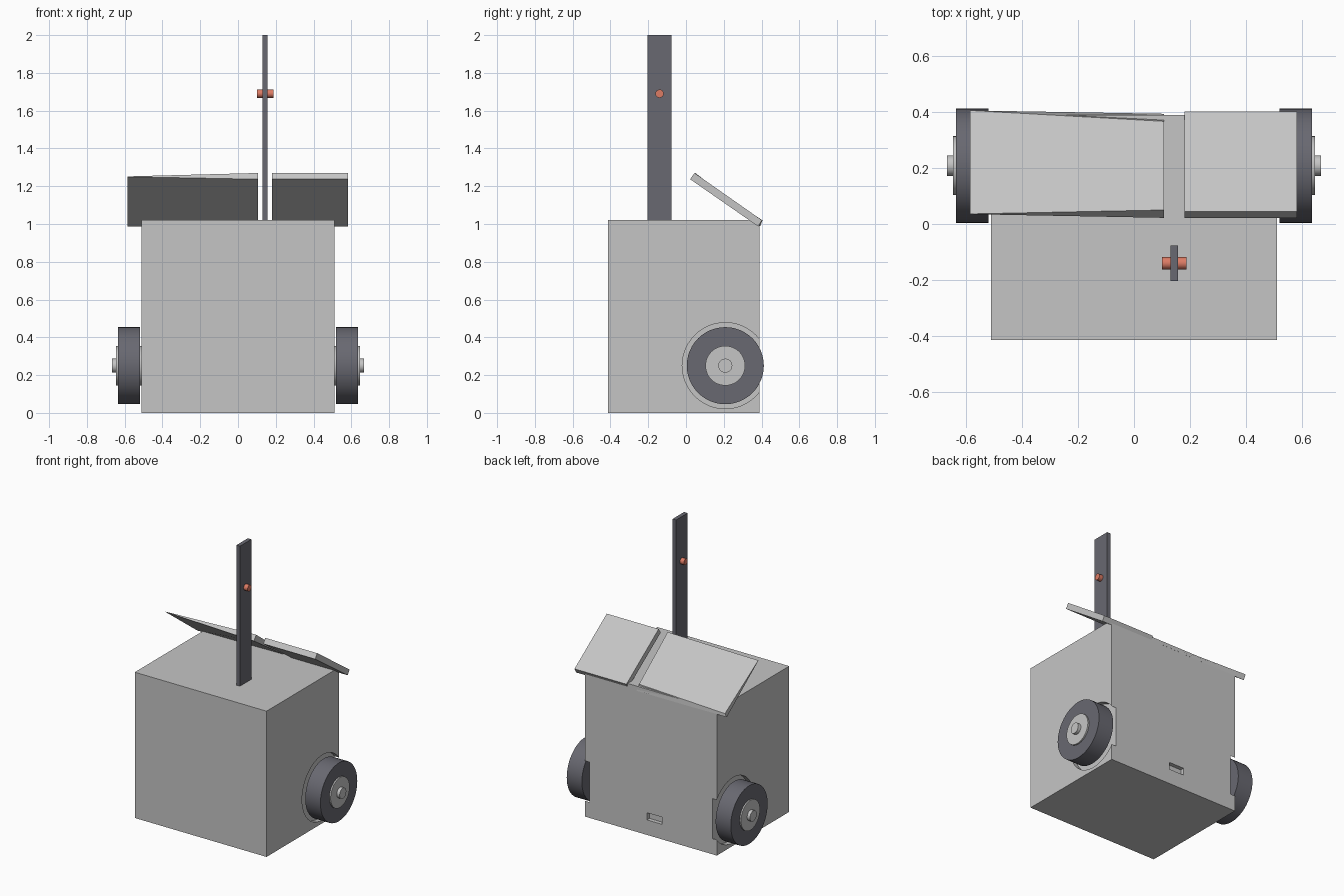
import bpy, bmesh, math
from mathutils import Vector, Matrix

cube = bpy.data.objects.get("Cube")
if cube:
    bpy.data.objects.remove(cube, do_unlink=True)


def material(name, rgb):
    m = bpy.data.materials.new(name)
    m.use_nodes = True
    m.diffuse_color = (*rgb, 1)
    m.node_tree.nodes["Principled BSDF"].inputs["Base Color"].default_value = (*rgb, 1)
    return m


GREY = material("light grey", (0.56, 0.56, 0.56))
DARK = material("dark slate", (0.14, 0.14, 0.165))
RED = material("coral red", (0.72, 0.2, 0.13))


def finish(name, bm, mat, smooth=False):
    bmesh.ops.recalc_face_normals(bm, faces=bm.faces)
    mesh = bpy.data.meshes.new(name)
    bm.to_mesh(mesh)
    bm.free()
    mesh.materials.append(mat)
    ob = bpy.data.objects.new(name, mesh)
    bpy.context.collection.objects.link(ob)
    if smooth:
        bpy.ops.object.select_all(action="DESELECT")
        ob.select_set(True)
        bpy.context.view_layer.objects.active = ob
        bpy.ops.object.shade_smooth_by_angle(angle=math.radians(35))
    return ob


def box(name, lo, hi, mat):
    lo, hi = Vector(lo), Vector(hi)
    bm = bmesh.new()
    bmesh.ops.create_cube(bm, size=1)
    bmesh.ops.scale(bm, vec=hi - lo, verts=bm.verts)
    bmesh.ops.translate(bm, vec=(lo + hi) / 2, verts=bm.verts)
    return finish(name, bm, mat)


def rod(name, x0, x1, y, z, radius, mat, sides=48):
    """Cylinder lying along x."""
    bm = bmesh.new()
    bmesh.ops.create_cone(bm, cap_ends=True, segments=sides, radius1=radius,
                          radius2=radius, depth=abs(x1 - x0))
    bmesh.ops.rotate(bm, matrix=Matrix.Rotation(math.pi / 2, 3, "Y"), verts=bm.verts)
    bmesh.ops.translate(bm, vec=((x0 + x1) / 2, y, z), verts=bm.verts)
    return finish(name, bm, mat, smooth=True)


def prism(name, x0, section0, x1, section1, mat):
    """Plate lofted between two (y, z) end sections."""
    bm = bmesh.new()
    ends = [[bm.verts.new((x, y, z)) for y, z in s]
            for x, s in ((x0, section0), (x1, section1))]
    n = len(section0)
    for ring in ends:
        bm.faces.new(ring)
    for i in range(n):
        j = (i + 1) % n
        bm.faces.new((ends[0][i], ends[0][j], ends[1][j], ends[1][i]))
    bmesh.ops.remove_doubles(bm, verts=bm.verts, dist=0.0001)
    return finish(name, bm, mat)


def cut(target, cutter):
    mod = target.modifiers.new("cut", "BOOLEAN")
    mod.operation, mod.solver, mod.object = "DIFFERENCE", "EXACT", cutter
    bpy.context.view_layer.update()
    graph = bpy.context.evaluated_depsgraph_get()
    mesh = bpy.data.meshes.new_from_object(target.evaluated_get(graph))
    target.modifiers.clear()
    target.data = mesh
    bpy.data.objects.remove(cutter, do_unlink=True)


AXLE_Y, AXLE_Z = 0.208, 0.25

# Bin body with shallow wheel wells and a small slot in the back
body = box("body", (-0.51, -0.413, 0), (0.51, 0.388, 1.02), GREY)
for s in (-1, 1):
    cut(body, rod("well_cutter", s * 0.475, s * 0.6, AXLE_Y, AXLE_Z, 0.228, GREY))
cut(body, box("slot_cutter", (-0.085, 0.36, 0.105), (0.03, 0.5, 0.155), GREY))

# Wheels, hubs and axle ends
for side, s in (("right", -1), ("left", 1)):
    rod(side + "_tyre", s * 0.518, s * 0.635, AXLE_Y, AXLE_Z, 0.204, DARK)
    rod(side + "_hub", s * 0.5, s * 0.645, AXLE_Y, AXLE_Z, 0.105, GREY)
    rod(side + "_axle", s * 0.46, s * 0.667, AXLE_Y, AXLE_Z, 0.037, GREY)

# Sloping lid flaps: a plain one and a warped, tapering one
flat = [(0.045, 1.27), (0.402, 1.02), (0.382, 0.987), (0.022, 1.237)]
thin = [(0.036, 1.252), (0.405, 1.02), (0.385, 0.987), (0.035, 1.25)]
thick = [(0.05, 1.27), (0.366, 1.026), (0.393, 0.99), (0.022, 1.237)]
prism("left_lid_flap", 0.18, flat, 0.582, flat, GREY)
prism("right_lid_flap", -0.585, thin, 0.107, thick, GREY)

# Upright mast with a cross peg
box("mast", (0.13, -0.203, 1.0), (0.157, -0.077, 2.0), DARK)
rod("mast_peg", 0.1, 0.187, -0.14, 1.69, 0.022, RED, sides=16)
